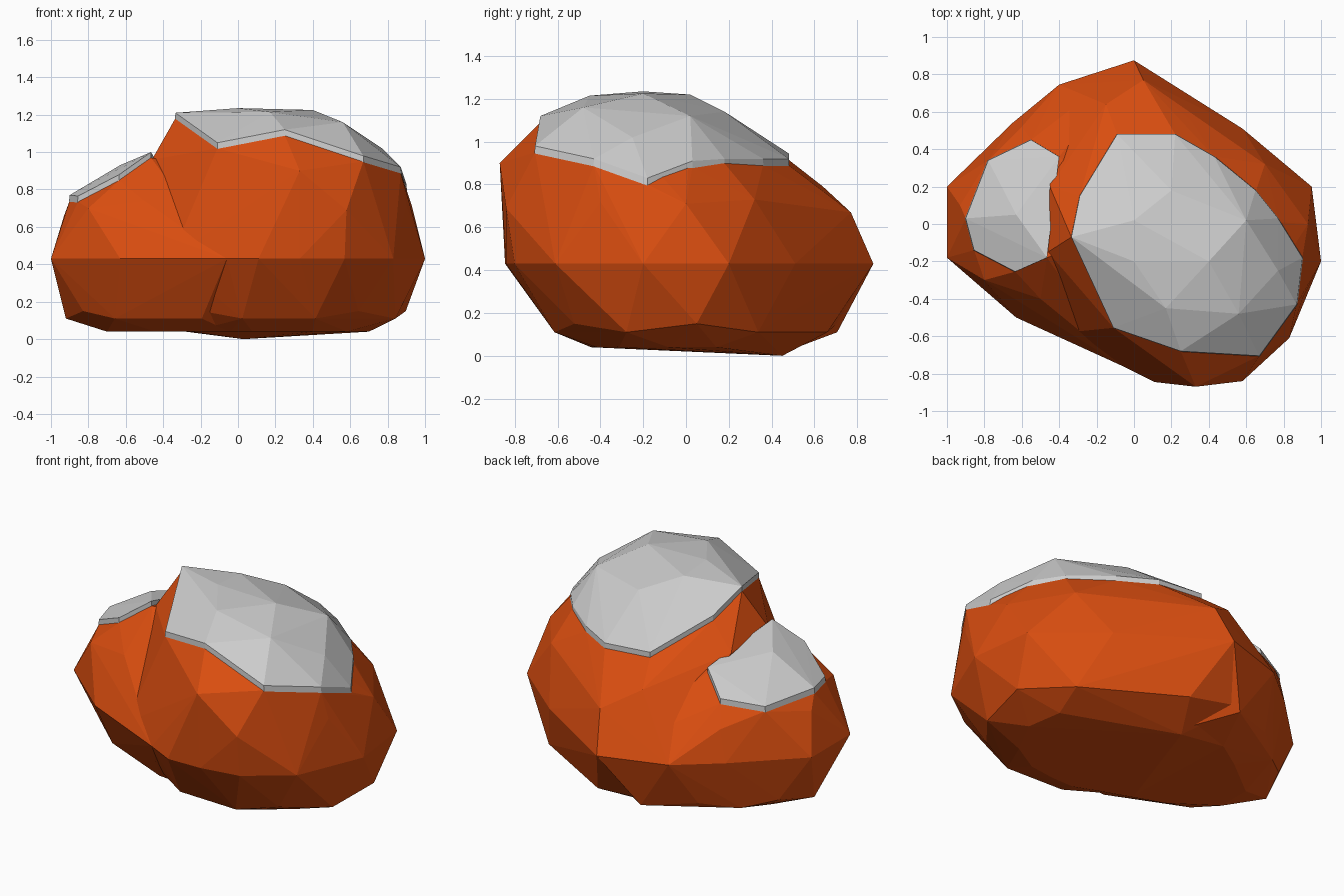
import bpy
import bmesh

if "Cube" in bpy.data.objects:
    bpy.data.objects.remove(bpy.data.objects["Cube"])

orange = bpy.data.materials.new("orange_rock")
orange.diffuse_color = (0.7, 0.075, 0.005, 1)
orange.use_nodes = True
orange.node_tree.nodes["Principled BSDF"].inputs["Base Color"].default_value = orange.diffuse_color

# Plan outline of the rock at its widest height
OUTLINE = [(-1, .2), (-.8, .36), (-.65, .54), (-.4, .745), (0, .875), (.31, .63),
           (.58, .51), (.95, .2), (1, -.2), (.83, -.61), (.57, -.8), (.33, -.84),
           (.11, -.845), (-.06, -.76), (-.36, -.58), (-.63, -.5), (-.8, -.34), (-1, -.18)]

# Top corners of the two grey caps
MAIN_CAP = [(-.335, -.07, 1.21), (-.29, .15, 1.1), (-.09, .48, .945), (.22, .48, .92),
            (.43, .36, .92), (.65, .18, .92), (.77, .03, .91), (.9, -.18, .83),
            (.87, -.43, .92), (.67, -.705, .98), (.25, -.68, 1.12), (-.11, -.555, 1.05),
            (0, .02, 1.22), (0, -.2, 1.235), (.17, -.45, 1.215), (.4, -.2, 1.225),
            (.2, .18, 1.14), (.6, .02, 1.12), (.56, -.48, 1.16), (.77, -.25, 1.02)]
SIDE_CAP = [(-.9, .03, .77), (-.855, -.14, .765), (-.635, -.255, .88), (-.465, -.18, 1.0),
            (-.4, .36, .89), (-.55, .45, .77), (-.78, .34, .74), (-.63, .05, .93)]

# Extra shoulder corners between the outline and the caps
MAIN_SHOULDER = [(.33, -.87, .9), (.58, -.84, .69), (.9, -.4, .72), (.93, 0, .71),
                 (.7, .32, .73), (.3, .56, .74), (.05, .77, .67), (-.15, .64, .79),
                 (-.46, -.15, .96), (-.45, .2, .93), (.03, .45, 0)]
SIDE_SHOULDER = [(-.93, .1, .66), (-.8, -.3, .7), (-.5, -.4, .74), (-.6, .52, .62), (0, 0, .9)]


def hull(points):
    """Convex hull of a point cloud as a bmesh."""
    bm = bmesh.new()
    for p in points:
        bm.verts.new(p)
    res = bmesh.ops.convex_hull(bm, input=bm.verts[:])
    spare = {g for g in res["geom_interior"] + res["geom_unused"]
             if isinstance(g, bmesh.types.BMVert)}
    bmesh.ops.delete(bm, geom=list(spare), context='VERTS')
    bmesh.ops.recalc_face_normals(bm, faces=bm.faces[:])
    return bm


def make_object(name, bm, material=None):
    mesh = bpy.data.meshes.new(name)
    bm.to_mesh(mesh)
    bm.free()
    obj = bpy.data.objects.new(name, mesh)
    bpy.context.collection.objects.link(obj)
    if material:
        mesh.materials.append(material)


def rock(name, outline, shoulder, cap):
    """Faceted lump: widest ring, two staggered base rings, shoulder and top."""
    pts = list(shoulder) + [(x, y, z - .03) for x, y, z in cap]
    for i, (x, y) in enumerate(outline):
        mx, my = (x + outline[i - 1][0]) / 2, (y + outline[i - 1][1]) / 2
        pts.append((x, y, .43))
        pts.append((mx * .92, my * .81 + .05, .11 + .04 * (i % 2)))
        pts.append((x * .7, y * .56 + .03, .04))
    make_object(name, hull(pts), orange)


def cap(name, points):
    """Thin grey shell: upward faces of the hull with a short upright rim."""
    bm = hull(points)
    bm.normal_update()
    bmesh.ops.delete(bm, geom=[f for f in bm.faces if f.normal.z < 0], context='FACES')
    rim = [e for e in bm.edges if e.is_boundary]
    new = bmesh.ops.extrude_edge_only(bm, edges=rim)["geom"]
    for v in new:
        if isinstance(v, bmesh.types.BMVert):
            v.co.x *= 1.004
            v.co.y *= 1.004
            v.co.z -= .035
    bmesh.ops.recalc_face_normals(bm, faces=bm.faces[:])
    make_object(name, bm)


# Large lump and the lower lump on the left
rock("main_rock", [p for p in OUTLINE if p[0] > -.42], MAIN_SHOULDER, MAIN_CAP)
rock("side_rock", [p for p in OUTLINE if p[0] < .05], SIDE_SHOULDER, SIDE_CAP)

# Grey caps lying on both lumps
cap("main_cap", MAIN_CAP)
cap("side_cap", SIDE_CAP)
